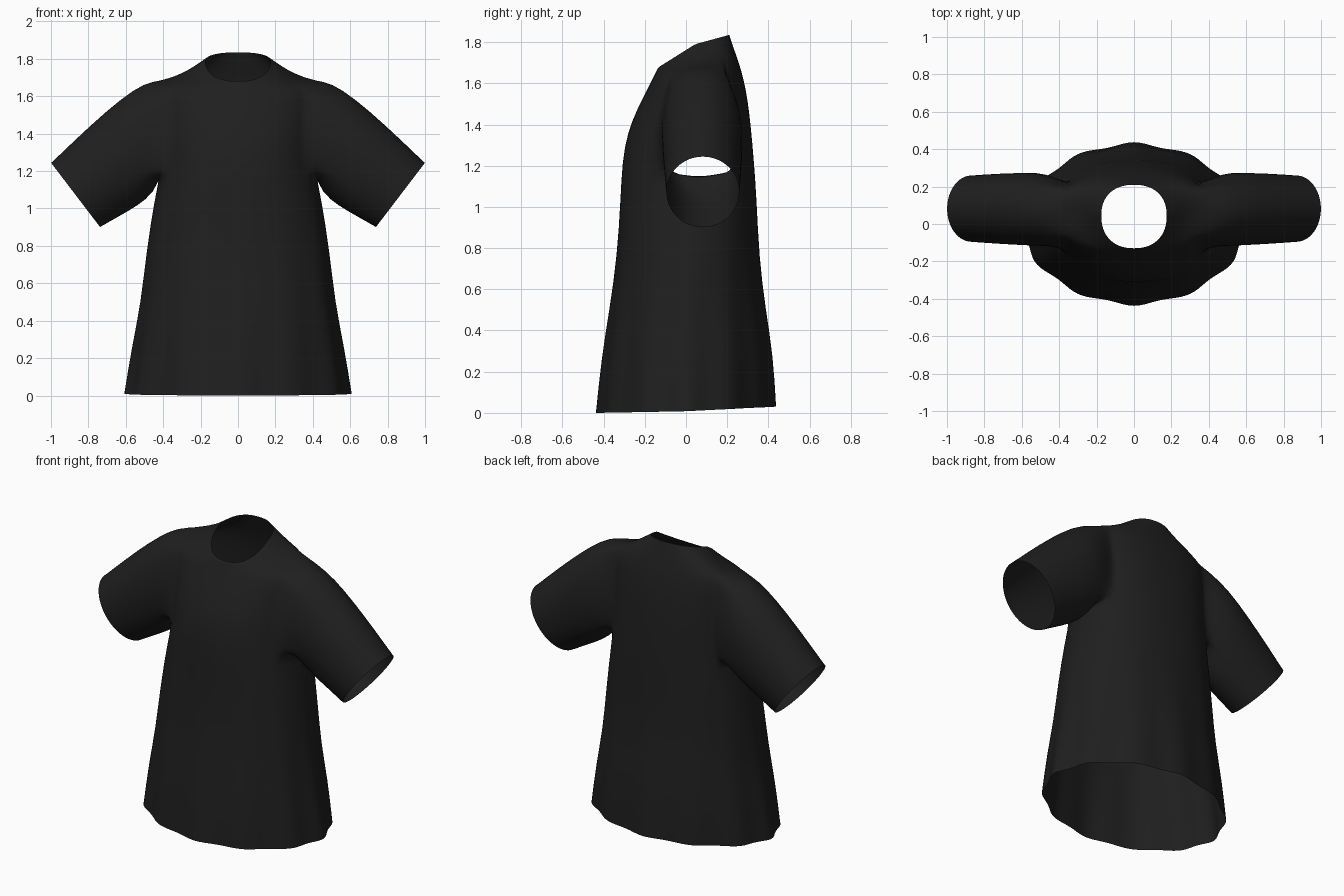
import bpy, bmesh, math
from mathutils import Vector

if "Cube" in bpy.data.objects:
    bpy.data.objects.remove(bpy.data.objects["Cube"])

NC = 64      # columns round the torso
ARM = 6      # armhole half width in columns
R0, R1 = 5, 9  # armhole bottom and top rows

# torso rings: half width, front y, side y, back y, front z, side z, back z
ROWS = [
    (.612, -.44, 0, .44, 0, .008, .03),
    (.568, -.412, 0, .425, .27, .27, .28),
    (.520, -.373, 0, .388, .50, .50, .50),
    (.492, -.335, .01, .355, .76, .76, .76),
    (.448, -.318, .03, .343, 1.04, 1.04, 1.04),
    (.415, -.31, .06, .33, 1.22, 1.19, 1.22),
    (.412, -.285, .07, .317, 1.36, 1.35, 1.37),
    (.415, -.235, .07, .30, 1.48, 1.50, 1.52),
    (.428, -.183, .07, .28, 1.58, 1.62, 1.62),
    (.415, -.158, .07, .257, 1.63, 1.682, 1.70),
    (.310, -.145, .065, .235, 1.655, 1.698, 1.76),
    (.230, -.138, .055, .22, 1.672, 1.75, 1.805),
    (.175, -.13, .045, .21, 1.68, 1.79, 1.835),
]

# sleeve rings: top (x, z), bottom (x, z), half depth in y
SLEEVE = [
    ((.50, 1.672), (.445, 1.085), .205),
    ((.62, 1.592), (.54, 1.01), .20),
    ((.78, 1.455), (.64, .955), .19),
    ((.98, 1.263), (.722, .908), .18),
    ((1.0, 1.245), (.737, .90), .178),
]
SLEEVE_Y = .082


def spow(v, e):
    return math.copysign(abs(v) ** e, v)


bm = bmesh.new()

# torso grid, with soft folds that grow towards the hem
grid = []
for hx, yf, ys, yb, zf, zs, zb in ROWS:
    ring = []
    low = max(0, 1 - zs / .9)
    e = .88 + .17 * low
    for k in range(NC):
        a = 2 * math.pi * k / NC
        c, s = spow(math.cos(a), e), spow(math.sin(a), e)
        fold = 1 + .022 * (math.cos(12 * a) - 1) * low
        y = ys + s * (yb - ys) if s > 0 else ys - s * (yf - ys)
        z = zs + abs(s) * ((zb if s > 0 else zf) - zs)
        ring.append(bm.verts.new((hx * c * fold, y * fold, z)))
    grid.append(ring)


def in_armhole(r, k):
    d = (k + NC // 2) % NC - NC // 2
    e = k - NC // 2
    return R0 <= r < R1 and (-ARM <= d < ARM or -ARM <= e < ARM)


for r in range(len(grid) - 1):
    for k in range(NC):
        if not in_armhole(r, k):
            n = (k + 1) % NC
            bm.faces.new((grid[r][k], grid[r][n], grid[r + 1][n], grid[r + 1][k]))

# sleeves bridged to the armholes
for side in (1, -1):
    def col(j):
        return j % NC if side > 0 else (NC // 2 - j) % NC
    # armhole loop from top centre, towards the back, down and round the front
    loop = [(R1, j) for j in range(0, ARM)]
    loop += [(r, ARM) for r in range(R1, R0, -1)]
    loop += [(R0, j) for j in range(ARM, -ARM, -1)]
    loop += [(r, -ARM) for r in range(R0, R1)]
    loop += [(R1, j) for j in range(-ARM, 0)]
    prev = [grid[r][col(j)] for r, j in loop]
    n = len(prev)
    # angle of each armhole point as seen from the side, eased to even spacing
    mid_z = (ROWS[R0][5] + ROWS[R1][5]) / 2
    seen = [math.atan2((v.co.y - SLEEVE_Y) / .2, (v.co.z - mid_z) / .25) for v in prev]
    for k, (top, bot, ry) in enumerate(SLEEVE):
        t = Vector((top[0] * side, SLEEVE_Y, top[1]))
        b = Vector((bot[0] * side, SLEEVE_Y, bot[1]))
        mid, half = (t + b) / 2, (t - b) / 2
        ease = min(1, .25 + k * .3)
        ring = []
        for i in range(n):
            even = 2 * math.pi * i / n
            gap = (even - seen[i] + math.pi) % (2 * math.pi) - math.pi
            p = seen[i] + gap * ease
            ring.append(bm.verts.new(mid + half * math.cos(p)
                                     + Vector((0, ry * math.sin(p), 0))))
        for i in range(n):
            m = (i + 1) % n
            bm.faces.new((prev[i], prev[m], ring[m], ring[i]))
        prev = ring

# keep the open cloth facing outwards
bmesh.ops.recalc_face_normals(bm, faces=bm.faces)
bm.faces.ensure_lookup_table()
f = bm.faces[0]
if f.normal.dot(f.calc_center_median()) < 0:
    bmesh.ops.reverse_faces(bm, faces=bm.faces)

mesh = bpy.data.meshes.new("shirt")
bm.to_mesh(mesh)
bm.free()
shirt = bpy.data.objects.new("shirt", mesh)
bpy.context.collection.objects.link(shirt)

# black cloth
cloth = bpy.data.materials.new("black cloth")
cloth.diffuse_color = (.0135, .0135, .0135, 1)
cloth.use_nodes = True
cloth.node_tree.nodes["Principled BSDF"].inputs["Base Color"].default_value = cloth.diffuse_color
mesh.materials.append(cloth)

sub = shirt.modifiers.new("smooth", 'SUBSURF')
sub.levels = sub.render_levels = 1
for p in mesh.polygons:
    p.use_smooth = True
